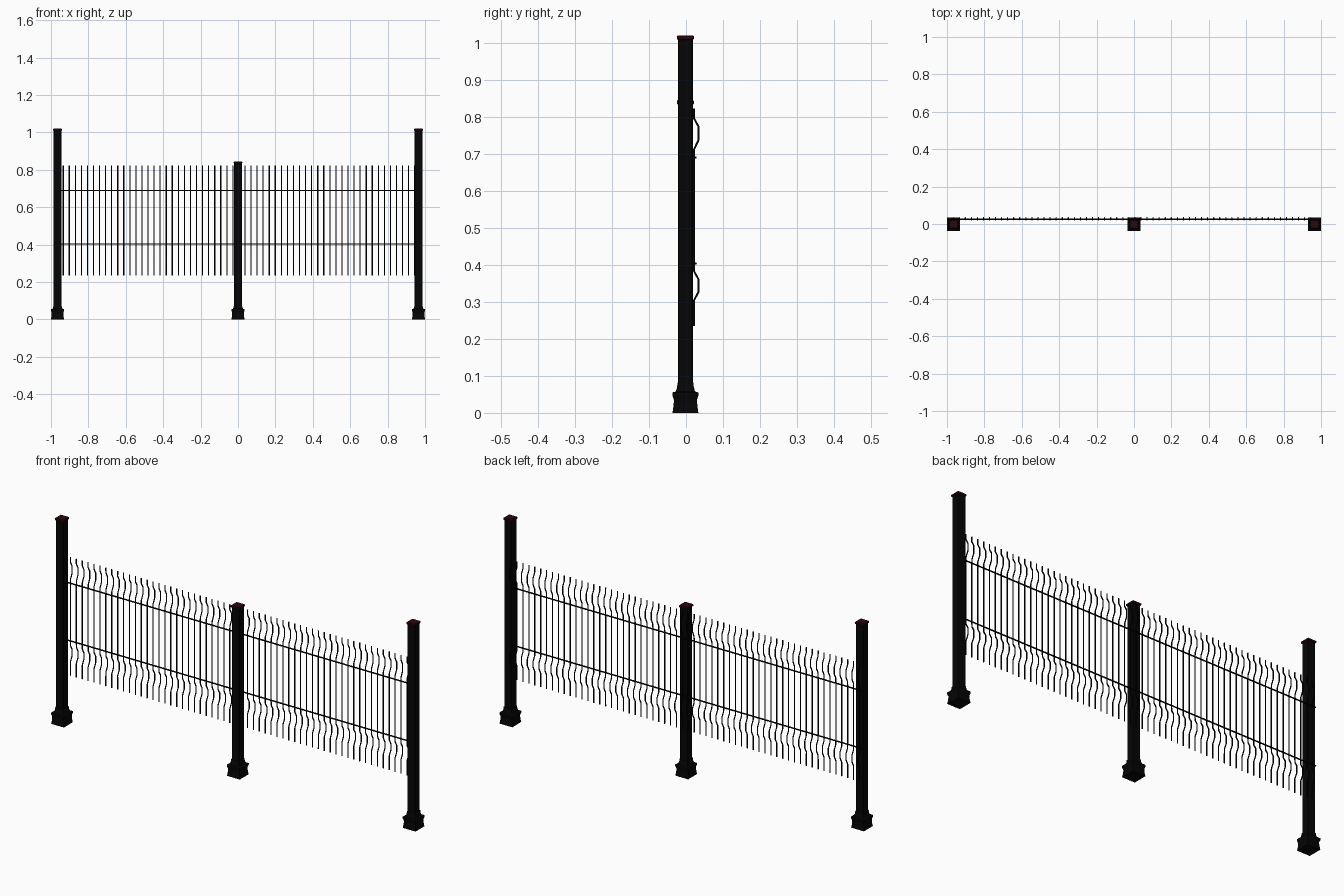
import bpy, bmesh

if "Cube" in bpy.data.objects:
    bpy.data.objects.remove(bpy.data.objects["Cube"])

def material(name, col):
    m = bpy.data.materials.new(name)
    m.diffuse_color = col
    m.use_nodes = True
    m.node_tree.nodes["Principled BSDF"].inputs["Base Color"].default_value = m.diffuse_color
    return m

BLACK = material("black_paint", (0.0015, 0.0015, 0.0015, 1))
CAP = material("dark_red_cap", (0.025, 0.002, 0.003, 1))
WIRE = material("black_wire", (0.001, 0.001, 0.001, 1))
PY = -0.0015   # y of the post centres

def square(h):
    return [(-h, -h), (h, -h), (h, h), (-h, h)]

def fluted(h):
    # one chamfered, grooved side turned four times
    side = [(-h + .002, -h), (-.008, -h), (-.006, -h + .001),
            (.006, -h + .001), (.008, -h), (h - .002, -h)]
    pts = []
    for _ in range(4):
        pts += side
        side = [(-y, x) for x, y in side]
    return pts

def loft(name, x, rings, mat):
    """Stack of (outline, z) sections, closed at both ends."""
    bm = bmesh.new()
    loops = [[bm.verts.new((a, b, z)) for a, b in o] for o, z in rings]
    for lo, hi in zip(loops, loops[1:]):
        n = len(lo)
        for i in range(n):
            j = (i + 1) % n
            bm.faces.new((lo[i], lo[j], hi[j], hi[i]))
    bm.faces.new(loops[0][::-1])
    bm.faces.new(loops[-1])
    me = bpy.data.meshes.new(name)
    bm.to_mesh(me)
    bm.free()
    me.materials.append(mat)
    ob = bpy.data.objects.new(name, me)
    ob.location = (x, PY, 0)
    bpy.context.collection.objects.link(ob)

def wires(name, paths, radius):
    cu = bpy.data.curves.new(name, 'CURVE')
    cu.dimensions = '3D'
    cu.bevel_depth = radius
    cu.bevel_resolution = 1
    cu.use_fill_caps = True
    for pts in paths:
        s = cu.splines.new('POLY')
        s.points.add(len(pts) - 1)
        for p, c in zip(s.points, pts):
            p.co = (*c, 1)
    cu.materials.append(WIRE)
    bpy.context.collection.objects.link(bpy.data.objects.new(name, cu))

# posts with flared foot, collar and cap
foot = [(.035, 0), (.033, .014), (.0315, .028), (.0315, .036),
        (.0355, .048), (.0355, .055), (.026, .058), (.0225, .070), (.0215, .082)]
for label, x, top in (("left", -.965, 1.02), ("middle", 0, .845), ("right", .965, 1.02)):
    loft(label + "_post", x, [(fluted(.0202), .01), (fluted(.0202), top - .009)], BLACK)
    loft(label + "_post_foot", x, [(square(h), z) for h, z in foot], BLACK)
    loft(label + "_post_cap", x, [(square(.0205), top - .012), (square(.023), top - .009),
                                  (square(.023), top - .002), (square(.021), top)], CAP)

# upright wires, each with two outward folds
profile = [(.0212, .822), (.0212, .797), (.0342, .773), (.0342, .738), (.0217, .712),
           (.0212, .690), (.0212, .405), (.0217, .383), (.0342, .360), (.0342, .328),
           (.0212, .303), (.0212, .235)]
wires("upright_wires", [[(-.967 + .0324 * i, y, z) for y, z in profile]
                        for i in range(60)], .003)

# horizontal wires behind the posts
wires("horizontal_wires", [[(-.981, .026, z), (.951, .026, z)] for z in (.69, .404)], .0033)
